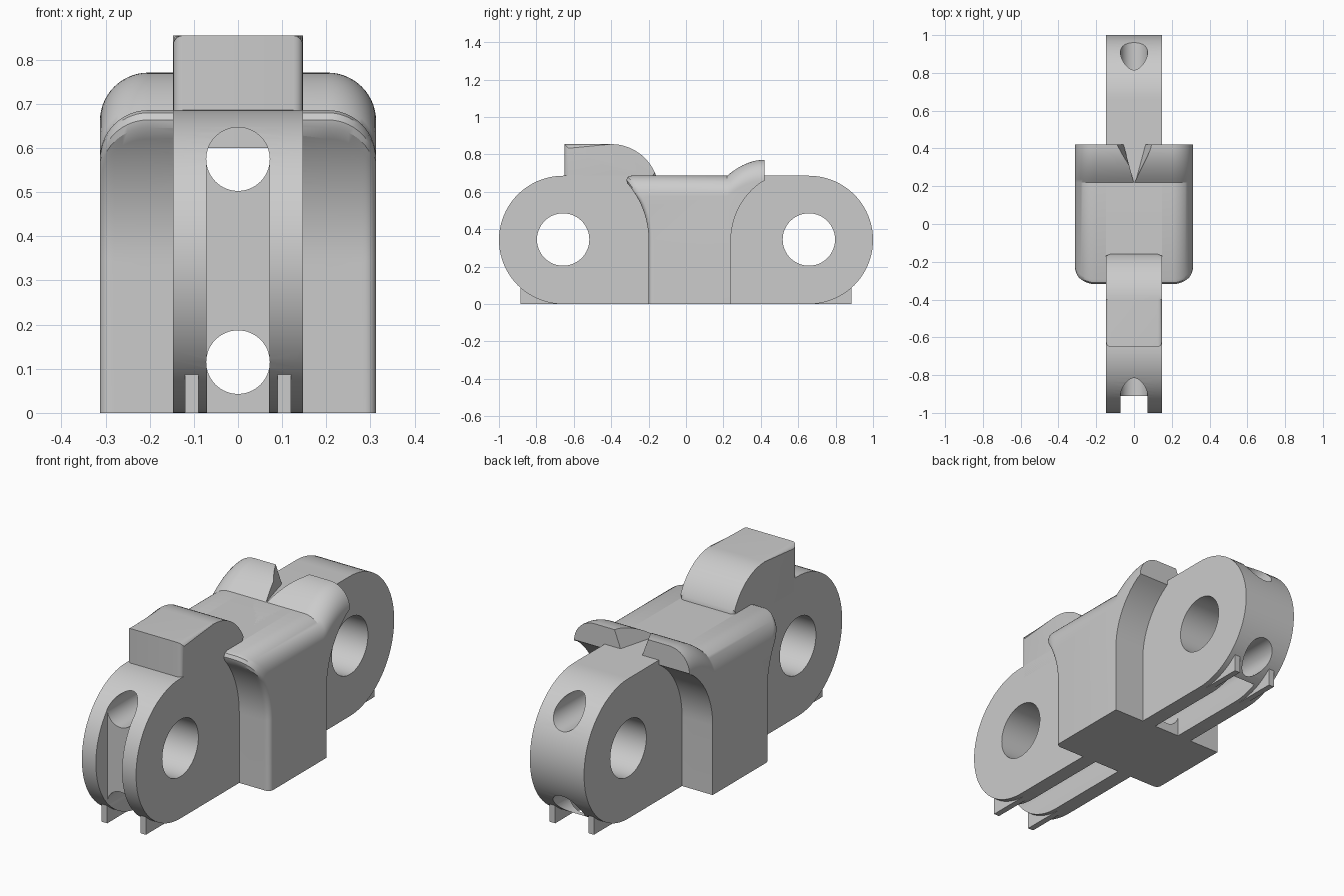
import bpy, bmesh, math
from mathutils import Matrix

if "Cube" in bpy.data.objects:
    bpy.data.objects.remove(bpy.data.objects["Cube"], do_unlink=True)

steel = bpy.data.materials.new("grey steel")
steel.use_nodes = True
steel.diffuse_color = (0.6, 0.6, 0.6, 1)
steel.node_tree.nodes["Principled BSDF"].inputs["Base Color"].default_value = (0.6, 0.6, 0.6, 1)

R = 0.343        # end radius, also half the height
PIN_Y = 0.657    # pin centre from the middle
HALF = 0.147     # half width of the bar
BORE = 0.072     # radius of the long bores


def finish(name, bm):
    bmesh.ops.recalc_face_normals(bm, faces=bm.faces[:])
    mesh = bpy.data.meshes.new(name)
    bm.to_mesh(mesh)
    bm.free()
    mesh.materials.append(steel)
    ob = bpy.data.objects.new(name, mesh)
    bpy.context.collection.objects.link(ob)
    return ob


def loft(name, sections, bevel=0):
    """Bridge (x, [(y, z), ...]) sections and cap both ends."""
    bm = bmesh.new()
    rings = [[bm.verts.new((x, y, z)) for y, z in pts] for x, pts in sections]
    n = len(rings[0])
    for a, b in zip(rings, rings[1:]):
        for i in range(n):
            j = (i + 1) % n
            bm.faces.new((a[i], a[j], b[j], b[i]))
    caps = [bm.faces.new(rings[0]), bm.faces.new(rings[-1])]
    if bevel:
        edges = [e for f in caps for e in f.edges]
        bmesh.ops.bevel(bm, geom=edges, offset=bevel, segments=5, profile=0.5, affect='EDGES')
    return finish(name, bm)


def box(name, x0, x1, y0, y1, z0, z1):
    outline = [(y0, z0), (y1, z0), (y1, z1), (y0, z1)]
    return loft(name, [(x0, outline), (x1, outline)])


def cylinder(name, radius, length, axis, y=0, z=0):
    bm = bmesh.new()
    turn = Matrix.Rotation(math.pi / 2, 4, 'Y' if axis == 'X' else 'X')
    bmesh.ops.create_cone(bm, cap_ends=True, segments=64, radius1=radius, radius2=radius,
                          depth=length, matrix=Matrix.Translation((0, y, z)) @ turn)
    return finish(name, bm)


def arc(cy, cz, r, a0, a1, n):
    return [(cy + r * math.cos(math.radians(a0 + (a1 - a0) * i / n)),
             cz + r * math.sin(math.radians(a0 + (a1 - a0) * i / n))) for i in range(n + 1)]


def cut(ob, cutters):
    bpy.context.view_layer.objects.active = ob
    for c in cutters:
        mod = ob.modifiers.new("cut", 'BOOLEAN')
        mod.operation = 'DIFFERENCE'
        mod.solver = 'EXACT'
        mod.object = c
        bpy.ops.object.modifier_apply(modifier=mod.name)


# Long bar with round ends
stadium = arc(PIN_Y, R, R, -90, 90, 40) + arc(-PIN_Y, R, R, 90, 270, 40)
bar = loft("link_bar", [(-HALF, stadium), (HALF, stadium)])


# Wide middle block with flared front lip and raised rear flange
def block_section(x):
    r = 0.11
    over = max(0, abs(x) - 0.313 + r)
    drop = r - math.sqrt(max(0, r * r - over * over))
    small = max(0, abs(x) - 0.288)
    back = 0.025 - math.sqrt(max(0, 0.025 ** 2 - small ** 2))
    pts = [(-0.2 + back, 0)]
    top = 2 * R - drop
    for i in range(13):                       # front flare
        z = R + (top - 0.04 - R) * i / 12
        pts.append((-PIN_Y + back + math.sqrt(0.457 ** 2 - (z - R) ** 2), z))
    tip = pts[-1][0]
    pts += [(tip - 0.004, top - 0.022), (tip + 0.004, top - 0.006), (tip + 0.02, top)]
    for i in range(13):                       # rising flange top
        t = i / 12
        pts.append((0.22 + 0.2 * t, top + 0.085 * (1 - (1 - t) ** 2)))
    rear = math.degrees(math.acos(-0.2 / 0.38))
    pts += arc(0.62, 0.34, 0.38, rear, 180, 14)   # hollow under the flange
    pts[-15] = (0.42, min(pts[-15][1], pts[-16][1] - 0.002))
    return pts + [(0.24, 0)]


right = [0.203 + 0.11 * math.sin(math.pi / 2 * i / 14) for i in range(15)]
xs = [-x for x in reversed(right)] + right
block = loft("middle_block", [(x, block_section(x)) for x in xs])

# Guide lug on top
lug_outline = [(-0.65, 0.6), (-0.65, 0.855)] + arc(-0.4, 0.6, 0.255, 90, 19.5, 16) + [(-0.16, 0.6)]
lug = loft("top_lug", [(-HALF, lug_outline), (HALF, lug_outline)], bevel=0.022)

# Thin rails along the underside
rails = [box(n, x - 0.015, x + 0.015, -0.885, 0.885, 0, 0.09)
         for n, x in (("left_rail", 0.105), ("right_rail", -0.105))]

# Cutters: pin holes, long bores, front slot, underside groove, flange notch
pins = [cylinder("pin_cutter", 0.14, 1, 'X', y, 0.345) for y in (-PIN_Y, PIN_Y)]
bores = [cylinder("bore_cutter", BORE, 3, 'Y', 0, z) for z in (0.115, 0.575)]
slot = box("slot_cutter", -0.071, 0.071, -1.1, -0.91, 0.1, 0.575)
groove = box("groove_cutter", -0.07, 0.07, -1.1, 0.8, -0.1, 0.115)

bm = bmesh.new()
levels = []
for z, half in ((0.67, 0.055), (0.8, 0.1)):
    levels.append([bm.verts.new(p) for p in
                   ((0, 0.215, z), (half * 1.1, 0.44, z), (-half * 1.1, 0.44, z))])
low, high = levels
bm.faces.new(low)
bm.faces.new(high)
for i in range(3):
    j = (i + 1) % 3
    bm.faces.new((low[i], low[j], high[j], high[i]))
notch = finish("notch_cutter", bm)

cut(bar, pins + bores + [slot, groove])
cut(block, bores + [notch])
for c in pins + bores + [slot, groove, notch]:
    bpy.data.objects.remove(c, do_unlink=True)

# Smooth the curved faces and keep the edges sharp
bpy.ops.object.select_all(action='DESELECT')
for ob in [bar, block, lug]:
    ob.select_set(True)
bpy.context.view_layer.objects.active = bar
bpy.ops.object.shade_smooth_by_angle(angle=math.radians(30))
